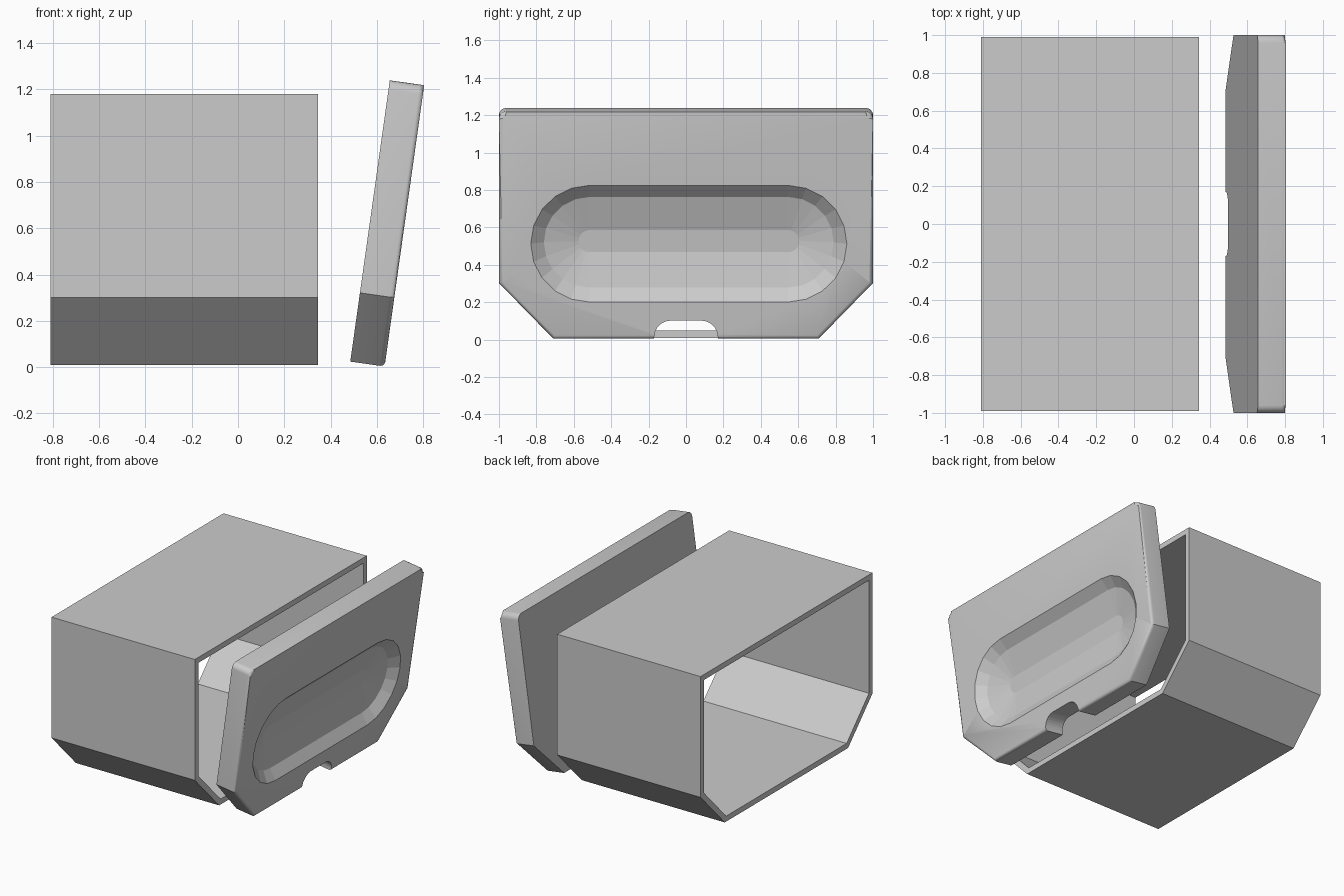
import bpy, bmesh, math

if "Cube" in bpy.data.objects:
    bpy.data.objects.remove(bpy.data.objects["Cube"])


def make_object(name, bm):
    bmesh.ops.recalc_face_normals(bm, faces=bm.faces)
    mesh = bpy.data.meshes.new(name)
    bm.to_mesh(mesh)
    bm.free()
    ob = bpy.data.objects.new(name, mesh)
    bpy.context.collection.objects.link(ob)
    return ob


def loft(rings, caps=True, closed=False):
    """Skin a list of equal-length point rings."""
    bm = bmesh.new()
    vs = [[bm.verts.new(p) for p in ring] for ring in rings]
    pairs = list(zip(vs, vs[1:])) + ([(vs[-1], vs[0])] if closed else [])
    for a, b in pairs:
        for i in range(len(a)):
            j = (i + 1) % len(a)
            bm.faces.new((a[i], a[j], b[j], b[i]))
    if caps:
        bm.faces.new(vs[0])
        bm.faces.new(vs[-1])
    return bm


def arc(cy, cz, r, a0, a1, n):
    return [(cy + r * math.cos(math.radians(a0 + (a1 - a0) * i / n)),
             cz + r * math.sin(math.radians(a0 + (a1 - a0) * i / n))) for i in range(n + 1)]


def at_x(x, outline):
    return [(x, y, z) for y, z in outline]


def mirrored(half):
    return half + [(-y, z) for y, z in reversed(half)]


# Sleeve: open tube with chamfered lower corners
X0, X1 = -0.81, 0.345
outer = mirrored([(0.71, 0.01), (0.99, 0.30), (0.99, 1.18)])
inner = mirrored([(0.693, 0.05), (0.95, 0.317), (0.95, 1.14)])
make_object("sleeve", loft([at_x(X0, outer), at_x(X1, outer), at_x(X1, inner), at_x(X0, inner)],
                           caps=False, closed=True))

# Front panel: same outline, rounded top corners and softened front rim
T, H, R = 0.15, 1.227, 0.04
panel_outline = mirrored([(0.71, 0), (1.0, 0.30)] + arc(1 - R, H - R, R, 0, 90, 5))
bm = loft([at_x(0, panel_outline), at_x(T, panel_outline)])
rim = [e for e in bm.edges if all(v.co.x > T - 1e-4 for v in e.verts)]
bmesh.ops.bevel(bm, geom=rim, offset=0.02, segments=3, profile=0.5, affect='EDGES')
panel = make_object("front_panel", bm)
bpy.context.view_layer.objects.active = panel
panel.select_set(True)
bpy.ops.object.shade_smooth_by_angle(angle=math.radians(35))


# Long scooped dish cutter: stacked stadium rings
def stadium(x, r):
    cy, cz, half, n = 0.015, 0.515, 0.53, 10
    return at_x(x, arc(cy + half, cz, r, -90, 90, n) + arc(cy - half, cz, r, 90, 270, n))


dish = make_object("dish_cutter", loft([
    stadium(T + 0.05, 0.315), stadium(T, 0.315), stadium(T - 0.055, 0.245), stadium(T - 0.10, 0.06)]))

# Finger notch cutter at the bottom edge
notch_outline = mirrored([(0.17, -0.05)] + arc(0.08, 0.01, 0.09, 0, 90, 8))
notch = make_object("notch_cutter", loft([at_x(-0.05, notch_outline), at_x(T + 0.05, notch_outline)]))

for cutter in (dish, notch):
    cutter.parent = panel
    cutter.hide_render = True
    cutter.hide_set(True)
    mod = panel.modifiers.new(cutter.name, 'BOOLEAN')
    mod.object = cutter
    mod.operation = 'DIFFERENCE'
    mod.solver = 'EXACT'

# Lean the panel away from the sleeve
panel.location = (0.485, 0, 0.024)
panel.rotation_euler = (0, math.radians(8), 0)
